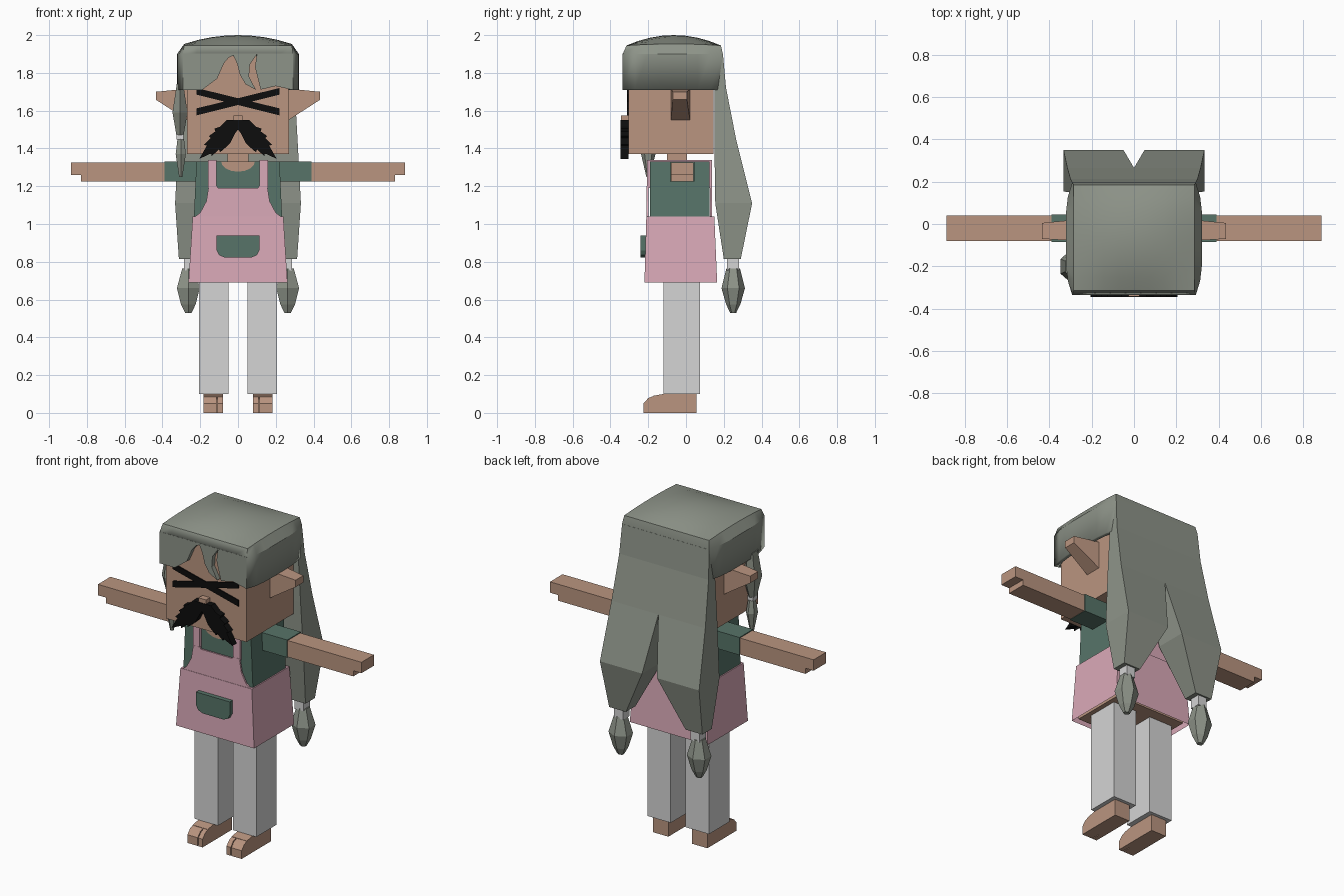
import bpy, bmesh, math

cube = bpy.data.objects.get("Cube")
if cube:
    bpy.data.objects.remove(cube, do_unlink=True)


def material(name, r, g, b):
    m = bpy.data.materials.new(name)
    m.use_nodes = True
    m.diffuse_color = (r, g, b, 1)
    node = m.node_tree.nodes["Principled BSDF"]
    node.inputs["Base Color"].default_value = (r, g, b, 1)
    node.inputs["Roughness"].default_value = 0.9
    return m


HAIR = material("grey_hair", 0.27, 0.295, 0.25)
SKIN = material("tan_skin", 0.49, 0.30, 0.215)
GREEN = material("shirt_green", 0.095, 0.175, 0.14)
PINK = material("apron_pink", 0.70, 0.40, 0.48)
WHITE = material("trouser_white", 0.66, 0.66, 0.66)
BLACK = material("black", 0.004, 0.004, 0.004)


def finish(name, bm, mat):
    bmesh.ops.recalc_face_normals(bm, faces=bm.faces[:])
    mesh = bpy.data.meshes.new(name)
    bm.to_mesh(mesh)
    bm.free()
    mesh.materials.append(mat)
    obj = bpy.data.objects.new(name, mesh)
    bpy.context.collection.objects.link(obj)
    return obj


def loft(name, rings, mat, caps=(True, True)):
    """Join equal rings of points with quads, closing the chosen ends."""
    bm = bmesh.new()
    loops = [[bm.verts.new(p) for p in ring] for ring in rings]
    n = len(loops[0])
    for a, b in zip(loops, loops[1:]):
        for i in range(n):
            j = (i + 1) % n
            bm.faces.new((a[i], a[j], b[j], b[i]))
    for loop, closed in zip((loops[0], loops[-1]), caps):
        if closed:
            bm.faces.new(loop)
    return finish(name, bm, mat)


def rect(z, x0, x1, y0, y1):
    return [(x0, y0, z), (x1, y0, z), (x1, y1, z), (x0, y1, z)]


def box(name, x0, x1, y0, y1, z0, z1, mat):
    return loft(name, [rect(z0, x0, x1, y0, y1), rect(z1, x0, x1, y0, y1)], mat)


def plate(name, outline, y0, y1, mat):
    """Front outline in x, z given depth along y."""
    return loft(name, [[(x, y, z) for x, z in outline] for y in (y0, y1)], mat)


def side_plate(name, outline, x0, x1, mat):
    """Side outline in y, z given depth along x."""
    return loft(name, [[(x, y, z) for y, z in outline] for x in (x0, x1)], mat)


def mirrored(half):
    return half + [(-x, z) for x, z in reversed(half)]


def tuft(name, cx, cy, sections, mat, sides=6):
    """Faceted lock of hair from (z, x radius, y radius) sections."""
    rings = []
    for z, rx, ry in sections:
        turns = [math.tau * (i + 0.5) / sides for i in range(sides)]
        rings.append([(cx + rx * math.cos(t), cy + ry * math.sin(t), z) for t in turns])
    return loft(name, rings, mat)


# Head, nose and neck
box("head", -0.27, 0.27, -0.305, 0.145, 1.37, 1.905, SKIN)
box("nose", -0.025, 0.025, -0.343, -0.30, 1.54, 1.575, SKIN)
box("neck", -0.055, 0.055, -0.10, 0.005, 1.30, 1.38, SKIN)

# Torso, neckline and apron
loft("shirt", [rect(1.0, -0.235, 0.235, -0.19, 0.125),
               rect(1.33, -0.22, 0.22, -0.19, 0.125)], GREEN)
box("hips", -0.235, 0.235, -0.195, 0.14, 0.70, 1.0, SKIN)
scoop = [(0.09 * math.cos(a), 1.332 - 0.055 * math.sin(a))
         for a in [math.pi * i / 8 for i in range(9)]]
plate("neckline", scoop, -0.196, -0.188, SKIN)
loft("apron_skirt", [rect(0.69, -0.262, 0.262, -0.22, 0.165),
                     rect(1.04, -0.24, 0.24, -0.21, 0.15)], PINK, (False, True))
bib = mirrored([(0.24, 1.03), (0.20, 1.06), (0.168, 1.12), (0.155, 1.20),
                (0.11, 1.20), (0.105, 1.19)])
for side, y0, y1 in (("front", -0.208, -0.198), ("back", 0.128, 0.138)):
    plate(side + "_bib", bib, y0, y1, PINK)
pocket = mirrored([(0.113, 0.94), (0.113, 0.86), (0.10, 0.835), (0.07, 0.822)])
plate("pocket", pocket, -0.24, -0.212, GREEN)

# Cap of hair: domed grid with turned-down sides and an open front
bm = bmesh.new()
bmesh.ops.create_grid(bm, x_segments=8, y_segments=8, size=1)
uv = {}
for v in bm.verts:
    a, b = v.co.x, v.co.y
    v.co = (0.285 * a, -0.065 + 0.25 * b, 1.945 + 0.055 * (1 - a * a * 0.85) * (1 - b * b))
rim = [e for e in bm.edges if e.is_boundary]
for level in (1.90, 1.71):
    new = bmesh.ops.extrude_edge_only(bm, edges=rim)["geom"]
    for v in [g for g in new if isinstance(g, bmesh.types.BMVert)]:
        if level == 1.90:
            a, b = v.co.x / 0.285, (v.co.y + 0.065) / 0.25
            v.co.x = a * (0.322 - 0.03 * b ** 4)
            v.co.y = -0.07 + 0.265 * b
        v.co.z = level
    rim = [g for g in new if isinstance(g, bmesh.types.BMEdge)
           and any(v.co.y > -0.33 for v in g.verts)]
bmesh.ops.recalc_face_normals(bm, faces=bm.faces[:])
bm.faces.ensure_lookup_table()
flip = max(bm.faces, key=lambda f: f.calc_center_median().z).normal.z < 0
cap = finish("hair_cap", bm, HAIR)
if flip:
    cap.data.flip_normals()
shell = cap.modifiers.new("thickness", "SOLIDIFY")
shell.thickness = 0.025
shell.offset = -1
bpy.context.view_layer.objects.active = cap
cap.select_set(True)
bpy.ops.object.shade_smooth_by_angle(angle=math.radians(25))
cap.select_set(False)

# Fringe with a parting and a narrow slit
fringe = [(-0.292, 1.902), (-0.292, 1.71), (-0.19, 1.71), (-0.11, 1.77), (-0.075, 1.85),
          (-0.05, 1.88), (-0.025, 1.892), (-0.005, 1.85), (0.01, 1.79), (0.04, 1.74),
          (0.095, 1.71), (0.058, 1.78), (0.063, 1.845), (0.10, 1.898), (0.09, 1.83),
          (0.105, 1.77), (0.12, 1.712), (0.20, 1.73), (0.292, 1.71), (0.292, 1.902)]
plate("fringe", fringe, -0.335, -0.307, HAIR)

# Moustache: one jagged half, mirrored
whiskers = [(0.0, 1.55), (0.06, 1.55), (0.095, 1.515), (0.125, 1.505), (0.12, 1.49),
            (0.155, 1.465), (0.145, 1.455), (0.18, 1.42), (0.165, 1.415), (0.205, 1.345),
            (0.14, 1.375), (0.14, 1.36), (0.10, 1.395), (0.095, 1.38), (0.06, 1.41),
            (0.04, 1.43), (0.015, 1.48), (0.0, 1.50)]

# Everything that comes in pairs
for side, s in (("left", 1), ("right", -1)):
    def pair(part):
        return side + "_" + part

    plate(pair("moustache"), [(s * x, z) for x, z in whiskers], -0.346, -0.304, BLACK)
    plate(pair("eye_stroke"), [(s * x, z) for x, z in
          ((-0.22, 1.72), (-0.22, 1.685), (0.22, 1.575), (0.22, 1.612))],
          -0.312, -0.304, BLACK)
    ear = [[(s * x, y0, z0), (s * x, y1, z0), (s * x, y1, z1), (s * x, y0, z1)]
           for x, y0, y1, z0, z1 in ((0.26, -0.08, 0.022, 1.545, 1.717),
                                     (0.435, -0.07, 0.005, 1.658, 1.70))]
    loft(pair("ear"), ear, SKIN)

    # Arms with a stepped fingertip
    box(pair("sleeve"), s * 0.20, s * 0.39, -0.085, 0.045, 1.224, 1.331, GREEN)
    arm = [(0.38, 1.326), (0.885, 1.326), (0.885, 1.26), (0.83, 1.26),
           (0.83, 1.226), (0.38, 1.226)]
    plate(pair("arm"), [(s * x, z) for x, z in arm], -0.08, 0.04, SKIN)

    # Apron straps over the shoulders
    box(pair("strap"), s * 0.113, s * 0.158, -0.207, 0.137, 1.322, 1.34, PINK)
    for place, y0, y1 in (("front", -0.207, -0.188), ("back", 0.123, 0.137)):
        box(pair(place + "_strap"), s * 0.113, s * 0.158, y0, y1, 1.19, 1.34, PINK)

    # Legs and feet with a separate big toe
    box(pair("trouser_leg"), s * 0.05, s * 0.207, -0.12, 0.075, 0.10, 0.80, WHITE)
    foot = [(0.055, 0), (0.055, 0.10), (-0.12, 0.10), (-0.175, 0.09), (-0.175, 0)]
    toe = [(-0.17, 0), (-0.17, 0.09), (-0.20, 0.078), (-0.225, 0.05), (-0.225, 0)]
    side_plate(pair("foot"), foot, s * 0.08, s * 0.182, SKIN)
    side_plate(pair("big_toe"), toe, s * 0.08, s * 0.108, SKIN)
    side_plate(pair("small_toes"), toe, s * 0.113, s * 0.182, SKIN)

    # Long back hair, split into two tied tails
    sections = ((1.895, 0, 0.292, 0.15, 0.196), (1.72, 0, 0.30, 0.15, 0.212),
                (1.45, 0, 0.315, 0.15, 0.265), (1.11, 0.05, 0.333, 0.155, 0.35),
                (0.815, 0.20, 0.313, 0.20, 0.29))
    loft(pair("back_hair"), [rect(z, s * a, s * b, c, d) for z, a, b, c, d in sections], HAIR)
    box(pair("hair_band"), s * 0.227, s * 0.287, 0.217, 0.28, 0.755, 0.818, WHITE)
    tuft(pair("hair_end"), s * 0.263, 0.25, ((0.765, 0.037, 0.036), (0.66, 0.07, 0.062),
         (0.575, 0.045, 0.038), (0.53, 0.02, 0.016)), HAIR)

# Thin tied lock hanging in front of the right ear
tuft("side_lock", -0.307, -0.20, ((1.74, 0.02, 0.05), (1.59, 0.046, 0.07),
     (1.47, 0.022, 0.03)), HAIR)
box("side_lock_band", -0.325, -0.288, -0.222, -0.178, 1.448, 1.474, WHITE)
tuft("side_lock_end", -0.303, -0.20, ((1.45, 0.02, 0.022), (1.37, 0.031, 0.038),
     (1.25, 0.01, 0.01)), HAIR)
